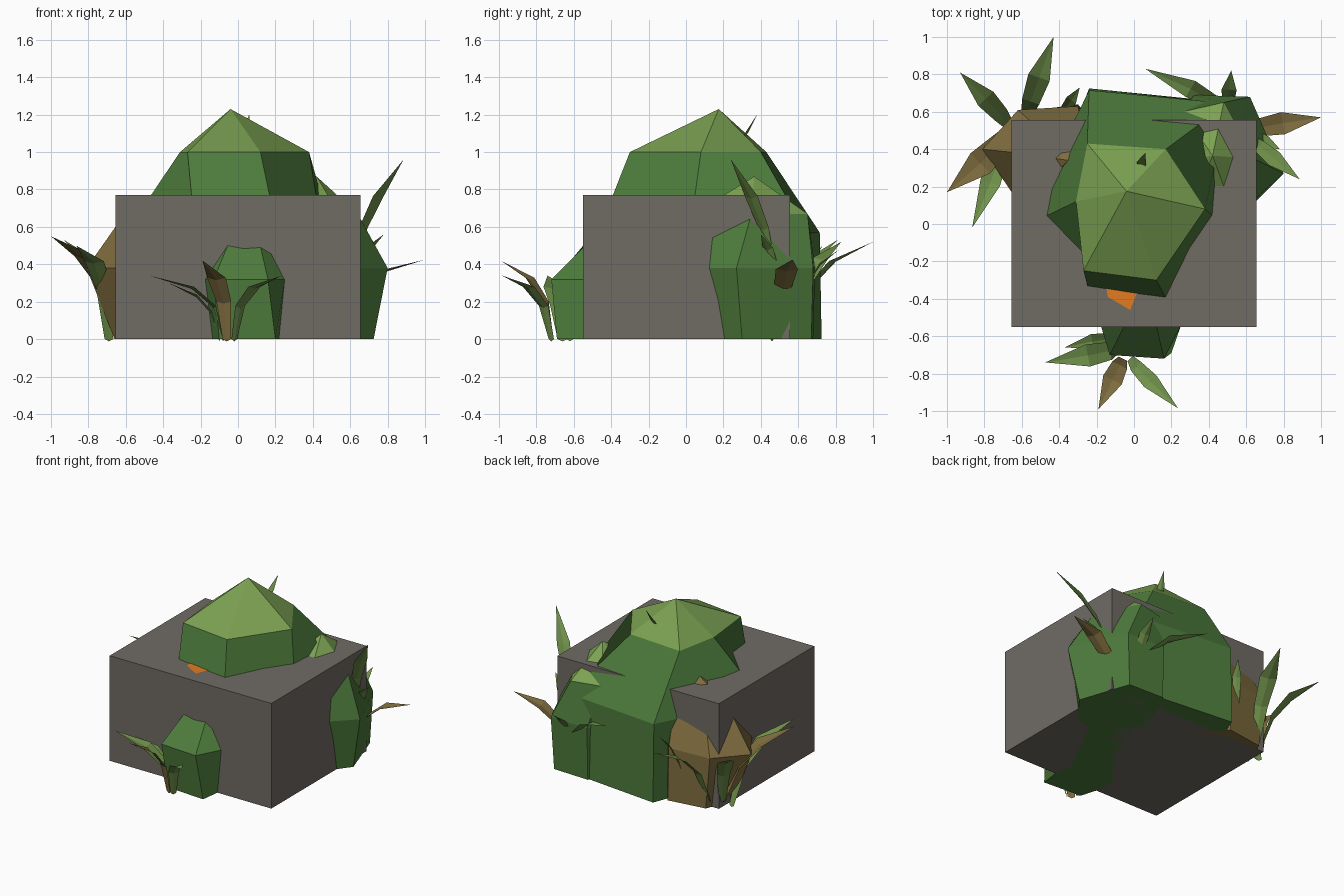
import bpy, bmesh
from mathutils import Vector

if "Cube" in bpy.data.objects:
    bpy.data.objects.remove(bpy.data.objects["Cube"])


def material(name, r, g, b):
    m = bpy.data.materials.new(name)
    m.diffuse_color = (r, g, b, 1)
    m.use_nodes = True
    m.node_tree.nodes["Principled BSDF"].inputs["Base Color"].default_value = m.diffuse_color
    return m


STONE = material("stone", .16, .145, .127)
GREEN = material("leaf_green", .075, .2, .045)
LIGHT = material("light_green", .2, .36, .085)
BLADE = material("grass_green", .165, .29, .07)
BROWN = material("dry_brown", .215, .155, .05)
ORANGE = material("orange", .76, .2, .015)


def finish(name, bm, mats):
    bmesh.ops.recalc_face_normals(bm, faces=bm.faces[:])
    me = bpy.data.meshes.new(name)
    bm.to_mesh(me)
    bm.free()
    ob = bpy.data.objects.new(name, me)
    bpy.context.collection.objects.link(ob)
    for m in mats:
        me.materials.append(m)
    return ob


def bush(name, rings, apex, side, cap):
    """Faceted clump: stacked six-sided rings (z, points), closed by a pointed cap."""
    bm = bmesh.new()
    loops = [[bm.verts.new((x, y, z)) for x, y in pts] for z, pts in rings]
    top = bm.verts.new(apex)
    n = len(loops[0])
    bm.faces.new(loops[0])
    for lo, hi in zip(loops, loops[1:]):
        for i in range(n):
            j = (i + 1) % n
            bm.faces.new((lo[i], lo[j], hi[j], hi[i]))
    for i in range(n):
        f = bm.faces.new((loops[-1][i], loops[-1][(i + 1) % n], top))
        f.material_index = 1
    return finish(name, bm, [side, cap])


def blade(name, root, bend, tip, mat, width=.11):
    """Curved tapering grass blade, lightly creased along the middle."""
    bm = bmesh.new()
    a, b, c = Vector(root), Vector(bend), Vector(tip)
    d = c - a
    side = Vector((-d.y, d.x, 0)).normalized()
    end = bm.verts.new(c)
    prev = None
    for t, w in ((0, .45), (.35, .8), (.65, 1)):
        p = a * (1 - t) ** 2 + b * 2 * t * (1 - t) + c * t * t
        s = side * width * w / 2
        row = [bm.verts.new(q) for q in (p - s, p - Vector((0, 0, .012)), p + s)]
        if prev:
            for i in range(2):
                bm.faces.new((prev[i], prev[i + 1], row[i + 1], row[i]))
        prev = row
    for i in range(2):
        bm.faces.new((prev[i], prev[i + 1], end))
    return finish(name, bm, [mat])


# stone block
bm = bmesh.new()
bmesh.ops.create_cube(bm, size=1)
for v in bm.verts:
    v.co = (v.co.x * 1.31, v.co.y * 1.105 + .0025, (v.co.z + .5) * .77)
finish("stone_block", bm, [STONE])

# bushes growing through the block
bush("main_bush", [
    (0, [(-.24, .725), (.5, .65), (.42, .02), (.2, -.42), (-.22, -.36), (-.52, .0)]),
    (.57, [(-.24, .715), (.5, .645), (.45, .02), (.21, -.47), (-.23, -.4), (-.6, -.02)]),
    (1.0, [(-.25, .43), (.17, .40), (.38, .08), (.12, -.30), (-.27, -.25), (-.31, .12)])],
    (-.04, .175, 1.23), GREEN, LIGHT)

bush("right_bush", [
    (0, [(.32, .68), (.6, .67), (.725, .3), (.56, .08), (.27, .05), (.15, .33)]),
    (.38, [(.32, .69), (.62, .68), (.80, .27), (.6, .07), (.25, .02), (.1, .33)]),
    (.67, [(.26, .6), (.48, .65), (.64, .35), (.54, .04), (.28, .05), (.18, .33)])],
    (.42, .365, .87), GREEN, LIGHT)

bush("front_bush", [
    (0, [(-.1, -.67), (.2, -.69), (.22, -.54), (.18, -.25), (-.12, -.25), (-.15, -.5)]),
    (.32, [(-.13, -.70), (.16, -.72), (.25, -.545), (.2, -.2), (-.15, -.2), (-.19, -.5)]),
    (.56, [(-.03, -.5), (.105, -.48), (.19, -.42), (.15, -.3), (-.08, -.3), (-.12, -.45)])],
    (.03, -.4, .69), GREEN, LIGHT)

bush("dry_bush", [
    (0, [(-.66, .4), (-.58, .6), (-.3, .64), (-.12, .4), (-.2, .12), (-.55, .15)]),
    (.38, [(-.81, .4), (-.62, .61), (-.3, .63), (-.1, .4), (-.2, .1), (-.62, .12)]),
    (.65, [(-.62, .38), (-.5, .5), (-.28, .53), (-.15, .38), (-.2, .2), (-.5, .2)])],
    (-.35, .34, .81), BROWN, BROWN)

# grass tufts: root, bend, tip, material, width
tufts = {
    "front_grass": [
        ((-.08, -.66, 0), (-.08, -.68, .3), (-.475, -.74, .34), BLADE, .12),
        ((-.02, -.72, 0), (-.02, -.74, .3), (.235, -.985, .34), BLADE, .09),
        ((-.06, -.72, 0), (-.06, -.72, .33), (-.19, -.99, .42), BROWN, .11),
        ((-.1, -.62, 0), (-.12, -.6, .24), (-.37, -.66, .3), BLADE, .08)],
    "left_grass": [
        ((-.66, .5, .05), (-.7, .42, .45), (-1.0, .17, .55), BROWN, .15),
        ((-.66, .52, .05), (-.7, .58, .42), (-.93, .81, .53), BLADE, .11),
        ((-.58, .57, .05), (-.56, .64, .42), (-.43, 1.0, .52), BLADE, .12),
        ((-.69, .46, 0), (-.7, .38, .45), (-.865, -.02, .5), BLADE, .11),
        ((-.4, .58, .1), (-.36, .62, .42), (-.29, .73, .5), BLADE, .06)],
    "right_grass": [
        ((.6, .5, .1), (.66, .52, .4), (1.0, .57, .425), BROWN, .12),
        ((.62, .46, .4), (.66, .42, .68), (.885, .24, .96), BLADE, .09),
        ((.48, .58, .1), (.48, .66, .45), (.06, .83, .52), BLADE, .1),
        ((.5, .58, .1), (.5, .66, .42), (.52, .82, .48), BLADE, .08),
        ((.62, .52, .2), (.65, .45, .5), (.78, .4, .56), BLADE, .07)],
    "top_grass": [
        ((.02, .25, .98), (.03, .3, 1.06), (.06, .38, 1.2), BLADE, .05)],
}
for name, blades in tufts.items():
    for i, args in enumerate(blades):
        blade(f"{name}_{i + 1}", *args)

# orange patch on top of the block
bm = bmesh.new()
bm.faces.new([bm.verts.new((x, y, .774)) for x, y in
              ((-.15, -.32), (-.14, -.39), (-.02, -.46), (.025, -.345))])
finish("orange_patch", bm, [ORANGE])
